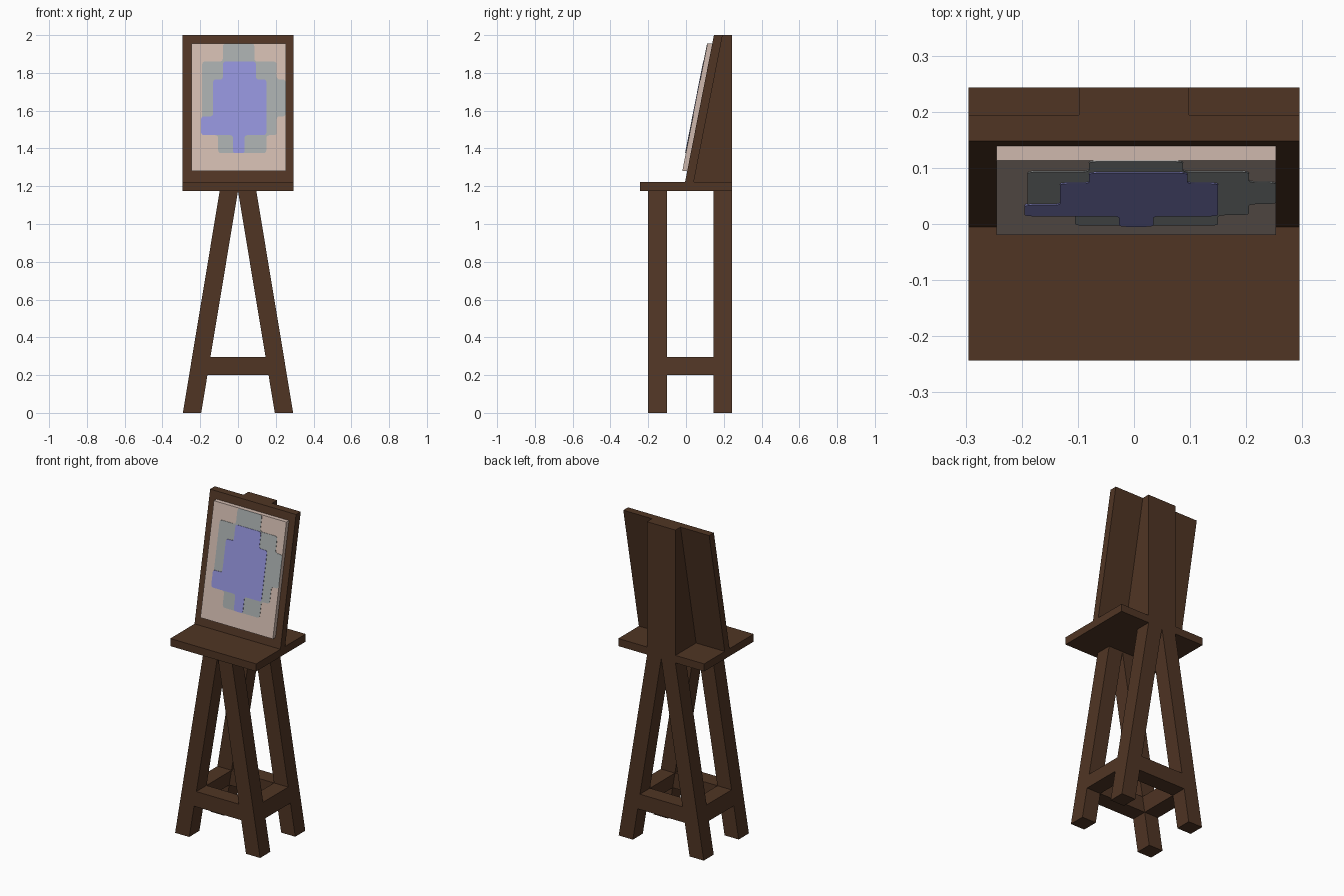
import bpy, bmesh

if "Cube" in bpy.data.objects:
    bpy.data.objects.remove(bpy.data.objects["Cube"])


def material(name, rgb):
    """Flat colour given as sRGB 0-255, stored as linear."""
    lin = [(c / 255 / 12.92) if c < 10 else ((c / 255 + 0.055) / 1.055) ** 2.4 for c in rgb]
    m = bpy.data.materials.new(name)
    m.diffuse_color = (*lin, 1)
    m.use_nodes = True
    m.node_tree.nodes["Principled BSDF"].inputs["Base Color"].default_value = m.diffuse_color
    return m


WOOD = material("dark brown wood", (80, 53, 36))
CANVAS = material("pale pink canvas", (207, 185, 174))
GREY = material("grey paint", (166, 171, 171))
BLUE = material("lavender blue paint", (145, 145, 215))


def prism(name, pts, axis, lo, hi, mat, place=None, corner=0):
    """Extrude a profile along x (pts are y,z) or y (pts are x,z)."""
    bm = bmesh.new()

    def co(p, t):
        return (t, p[0], p[1]) if axis == "x" else (p[0], t, p[1])

    face = bm.faces.new([bm.verts.new(co(p, lo)) for p in pts])
    if corner:
        bmesh.ops.bevel(bm, geom=bm.verts[:], offset=corner, segments=3,
                        profile=0.5, affect="VERTICES")
    res = bmesh.ops.extrude_face_region(bm, geom=bm.faces[:])
    for v in res["geom"]:
        if isinstance(v, bmesh.types.BMVert):
            if axis == "x":
                v.co.x += hi - lo
            else:
                v.co.y += hi - lo
    if place:
        for v in bm.verts:
            v.co.y += place(v.co.z)
    bmesh.ops.recalc_face_normals(bm, faces=bm.faces[:])
    me = bpy.data.meshes.new(name)
    bm.to_mesh(me)
    bm.free()
    me.materials.append(mat)
    ob = bpy.data.objects.new(name, me)
    bpy.context.collection.objects.link(ob)
    return ob


# Main measures
W, BACK, TRAY_LO, TRAY_HI, TOP = 0.295, 0.243, 1.175, 1.222, 2.0
LEAN = 0.153 / (TOP - TRAY_HI)


def board_y(z):
    return -0.005 + LEAN * (z - TRAY_HI)


# Legs lean inwards in x only
def outer(z):
    return 0.292 - 0.195 * z / TRAY_LO


def inner(z):
    return 0.195 * (1 - z / TRAY_LO)


ROWS = {"front": (-0.2, -0.1), "back": (0.145, BACK)}
B0, B1 = 0.2, 0.295

for row, (y0, y1) in ROWS.items():
    for side, s in (("left", -1), ("right", 1)):
        prism(f"{row}_{side}_leg",
              [(s * inner(0), 0), (s * outer(0), 0),
               (s * outer(TRAY_LO), TRAY_LO), (s * inner(TRAY_LO), TRAY_LO)],
              "y", y0, y1, WOOD)
    # Stretcher between the two legs of the row
    prism(f"{row}_stretcher",
          [(-inner(B0), B0), (inner(B0), B0), (inner(B1), B1), (-inner(B1), B1)],
          "y", y0, y1, WOOD)

# Side stretchers follow the lean of the legs
for side, s in (("left", -1), ("right", 1)):
    prism(f"{side}_stretcher",
          [(s * inner(B0), B0), (s * outer(B0), B0),
           (s * outer(B1), B1), (s * inner(B1), B1)],
          "y", -0.1, 0.145, WOOD)

# Tray
prism("tray", [(-BACK, TRAY_LO), (BACK, TRAY_LO), (BACK, TRAY_HI), (-BACK, TRAY_HI)],
      "x", -W, W, WOOD)

# Leaning board and the upright wedge behind it
T = 0.046
prism("board", [(board_y(TRAY_HI), TRAY_HI), (board_y(TRAY_HI) + T, TRAY_HI),
                (board_y(TOP) + T, TOP), (board_y(TOP), TOP)], "x", -W, W, WOOD)
prism("back_upright", [(board_y(TRAY_HI) + T, TRAY_HI), (BACK, TRAY_HI),
                       (BACK, TOP), (board_y(TOP) + T, TOP)], "x", -0.098, 0.098, WOOD)

# Canvas
C0, C1, CT = 1.28, 1.955, 0.026
prism("canvas", [(-0.245, C0), (0.253, C0), (0.253, C1), (-0.245, C1)],
      "y", -CT, 0, CANVAS, board_y)


# Painted patches: stacked rows of (z top, z bottom, x left, x right)
def outline(rows):
    right, left = [], []
    for zt, zb, xl, xr in rows:
        for z in (zt, zb):
            right.append((xr, z))
            left.append((xl, z))
    pts = right + left[::-1]
    pts = [p for i, p in enumerate(pts) if p != pts[i - 1]]
    n = len(pts)
    # drop points in the middle of a straight run
    return [p for i, p in enumerate(pts)
            if not any(pts[i - 1][k] == p[k] == pts[(i + 1) % n][k] for k in (0, 1))]


grey_rows = [(1.955, 1.86, -0.08, 0.087), (1.86, 1.765, -0.19, 0.205),
             (1.765, 1.57, -0.19, 0.253), (1.57, 1.47, -0.19, 0.205),
             (1.47, 1.375, -0.105, 0.15)]
blue_rows = [(1.86, 1.765, -0.08, 0.095), (1.765, 1.57, -0.132, 0.15),
             (1.57, 1.47, -0.195, 0.15), (1.47, 1.375, -0.027, 0.035)]
prism("grey_paint_patch", outline(grey_rows), "y", -CT - 0.002, -CT, GREY, board_y, 0.015)
prism("blue_paint_patch", outline(blue_rows), "y", -CT - 0.004, -CT - 0.001, BLUE, board_y, 0.013)
